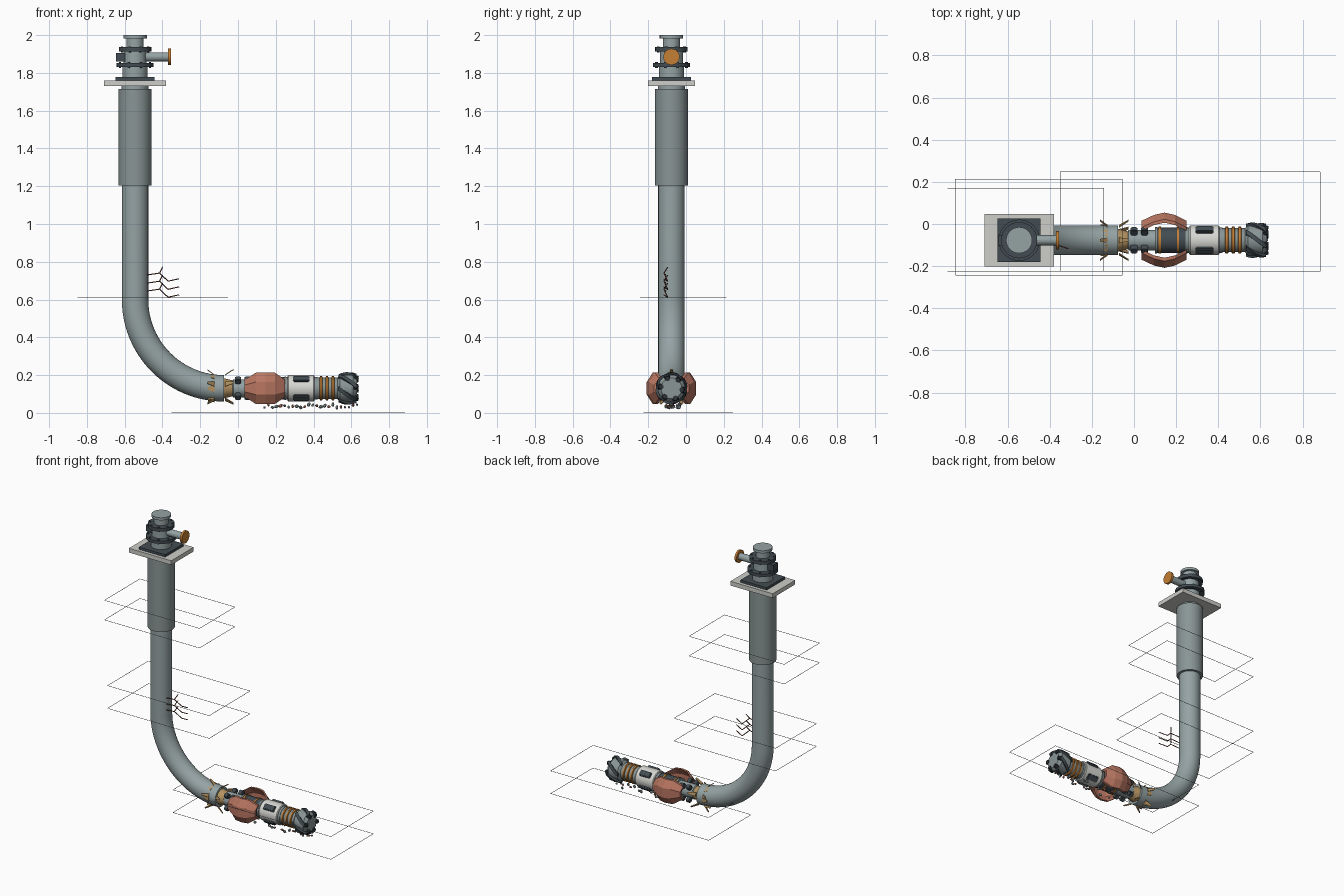
import bpy, bmesh, math, random
from mathutils import Vector, Matrix

cube = bpy.data.objects.get("Cube")
if cube:
    bpy.data.objects.remove(cube, do_unlink=True)
random.seed(4)
TAU = math.tau
PX, PY, TZ = -0.545, -0.077, 0.13   # riser x, shared y, tool axis height


def material(name, r, g, b):
    m = bpy.data.materials.new(name)
    m.use_nodes = True
    m.diffuse_color = (r, g, b, 1)
    m.node_tree.nodes["Principled BSDF"].inputs["Base Color"].default_value = (r, g, b, 1)
    return m


STEEL = material("pipe steel", 0.3, 0.365, 0.37)
CASING = material("casing grey", 0.25, 0.3, 0.3)
PALE = material("pale concrete", 0.61, 0.62, 0.58)
WHITE = material("white shell", 0.68, 0.68, 0.65)
DARK = material("dark iron", 0.055, 0.073, 0.085)
BLACK = material("black rubber", 0.025, 0.032, 0.038)
COPPER = material("copper", 0.48, 0.18, 0.12)
ORANGE = material("orange brass", 0.56, 0.21, 0.035)
TAN = material("tan bronze", 0.46, 0.29, 0.12)
BROWN = material("brown crack", 0.2, 0.07, 0.045)


def finish(name, bm, mat):
    bmesh.ops.recalc_face_normals(bm, faces=bm.faces)
    me = bpy.data.meshes.new(name)
    bm.to_mesh(me)
    bm.free()
    me.materials.append(mat)
    ob = bpy.data.objects.new(name, me)
    bpy.context.collection.objects.link(ob)
    return ob


def skin(bm, rings):
    """Bridge closed rings of points and cap both ends."""
    vs = [[bm.verts.new(p) for p in ring] for ring in rings]
    n = len(vs[0])
    for a, b in zip(vs, vs[1:]):
        for i in range(n):
            j = (i + 1) % n
            bm.faces.new((a[i], a[j], b[j], b[i]))
    bm.faces.new(vs[0])
    bm.faces.new(vs[-1])


def add_rod(bm, p, q, r, r2=None, n=8):
    p, q = Vector(p), Vector(q)
    d = q - p
    rot = d.to_track_quat('Z', 'Y').to_matrix().to_4x4()
    bmesh.ops.create_cone(bm, cap_ends=True, segments=n, radius1=r,
                          radius2=r if r2 is None else r2, depth=d.length,
                          matrix=Matrix.Translation((p + q) / 2) @ rot)


def add_box(bm, c, size, rot=Matrix()):
    bmesh.ops.create_cube(bm, size=1, matrix=Matrix.Translation(c) @ rot @ Matrix.Diagonal((*size, 1)))


def around(x, r, a):
    """Point around the tool axis."""
    return Vector((x, PY + r * math.cos(a), TZ + r * math.sin(a)))


def lathe_x(name, profile, mat, n=32):
    bm = bmesh.new()
    skin(bm, [[around(x, r, TAU * i / n) for i in range(n)] for x, r in profile])
    return finish(name, bm, mat)


def lathe_z(name, profile, mat, n=32):
    bm = bmesh.new()
    skin(bm, [[(PX + r * math.cos(TAU * i / n), PY + r * math.sin(TAU * i / n), z)
               for i in range(n)] for z, r in profile])
    return finish(name, bm, mat)


def box(name, c, size, mat):
    bm = bmesh.new()
    add_box(bm, c, size)
    return finish(name, bm, mat)


def pads(name, spots, size, r):
    """Rounded pads at the four diagonals of the tool."""
    bm = bmesh.new()
    for x in spots:
        for k in range(4):
            a = TAU * (k + 0.5) / 4
            add_box(bm, around(x, r, a), size, Matrix.Rotation(a, 4, 'X'))
    bmesh.ops.bevel(bm, geom=bm.edges[:], offset=0.005, segments=2, affect='EDGES')
    finish(name, bm, DARK)


# Riser pipe with its swept bend
bm = bmesh.new()
R = 0.47
path = [(Vector((PX, PY, 1.72)), Vector((-1, 0, 0)))]
for i in range(25):
    t = math.pi / 2 * i / 24
    nrm = Vector((-math.cos(t), 0, -math.sin(t)))
    path.append((Vector((PX + R, PY, TZ + R)) + nrm * R, nrm))
skin(bm, [[c + 0.07 * (nrm * math.cos(TAU * i / 32) + Vector((0, math.sin(TAU * i / 32), 0)))
           for i in range(32)] for c, nrm in path])
finish("riser_pipe", bm, STEEL)
lathe_z("outer_casing", [(1.205, 0.087), (1.715, 0.087)], CASING)
lathe_z("casing_neck", [(1.7, 0.072), (1.74, 0.072)], STEEL)

# Wellhead
box("base_slab", (PX, PY, 1.745), (0.33, 0.25, 0.03), PALE)
box("base_plate", (PX, PY, 1.768), (0.205, 0.205, 0.018), DARK)
lathe_z("wellhead_spool", [(1.77, 0.066), (1.84, 0.066), (1.84, 0.06), (1.93, 0.06),
                           (1.93, 0.045), (1.985, 0.045)], STEEL)
lathe_z("lower_flange", [(1.832, 0.098), (1.852, 0.098)], DARK)
lathe_z("upper_flange", [(1.913, 0.086), (1.936, 0.086)], DARK)
lathe_z("top_cap", [(1.982, 0.062), (2.0, 0.062)], STEEL)
bm = bmesh.new()
for z, r in ((1.842, 0.086), (1.925, 0.075)):
    for i in range(8):
        a = TAU * (i + 0.5) / 8
        c = Vector((PX + r * math.cos(a), PY + r * math.sin(a), z))
        add_rod(bm, c - Vector((0, 0, 0.016)), c + Vector((0, 0, 0.016)), 0.007, n=6)
finish("flange_bolts", bm, DARK)
bm = bmesh.new()
add_rod(bm, (PX + 0.04, PY, 1.885), (-0.365, PY, 1.885), 0.024, n=20)
finish("side_outlet", bm, STEEL)
bm = bmesh.new()
add_rod(bm, (-0.37, PY, 1.885), (-0.355, PY, 1.885), 0.043, n=24)
finish("outlet_cap", bm, ORANGE)
box("valve_block", (-0.62, PY, 1.883), (0.05, 0.05, 0.045), DARK)

# Thin rectangular layer frames
frames = (("upper", -0.885, -0.143, -0.225, 0.17, (1.355, 1.217)),
          ("middle", -0.848, -0.055, -0.243, 0.213, (0.77, 0.61)),
          ("lower", -0.35, 0.883, -0.225, 0.247, (0.161, 0.001)))
for label, x0, x1, y0, y1, heights in frames:
    bm = bmesh.new()
    w = 0.002
    for z in heights:
        for y in (y0, y1):
            add_box(bm, ((x0 + x1) / 2, y, z), (x1 - x0, w, w))
        for x in (x0, x1):
            add_box(bm, (x, (y0 + y1) / 2, z), (w, y1 - y0, w))
    finish(label + "_layer_frames", bm, CASING)

# Branching cracks beside the riser
bm = bmesh.new()
for k, z in enumerate((0.73, 0.687, 0.645)):
    y = PY - 0.03
    pts = [(-0.48, y, z), (-0.415, y - 0.01, z + 0.01), (-0.37, y + 0.01, z - 0.033), (-0.312, y - 0.01, z - 0.02)]
    for p, q in zip(pts, pts[1:]):
        add_rod(bm, p, q, 0.003, n=5)
    add_rod(bm, pts[1], (-0.4, y + 0.01, z + 0.042), 0.003, n=5)
finish("rock_cracks", bm, BROWN)

# Flared cutting blades around the pipe end
bm = bmesh.new()
for x0, r0, x1, r1 in ((-0.07, 0.068, -0.025, 0.096), (-0.125, 0.068, -0.162, 0.096)):
    for k in range(5):
        a = TAU * k / 5 + TAU / 4
        rings = []
        for x, r, half in ((x0, r0, 0.18), (x1, r1, 0.06)):
            rings.append([around(x, r + dr, a + s * half)
                          for s, dr in ((-1, 0), (1, 0), (1, 0.006), (-1, 0.006))])
        skin(bm, rings)
finish("window_blades", bm, TAN)
bm = bmesh.new()
for k in range(6):
    a = TAU * k / 6
    skin(bm, [[around(x, r, a + s * h) for r in (0.066, 0.076) for s in ((-1, 1) if r < 0.07 else (1, -1))]
              for x, h in ((-0.16, 0.08), (-0.125, 0.3))])
finish("window_teeth", bm, TAN)
lathe_x("tool_neck", [(-0.08, 0.055), (-0.07, 0.052), (-0.02, 0.04)], TAN)

# Tool string bodies
lathe_x("connector_body", [(-0.035, 0.035), (-0.025, 0.048), (0.1, 0.048)], STEEL)
pads("connector_pads", (0.0, 0.05), (0.032, 0.036, 0.03), 0.06)
lathe_x("motor_body", [(0.1, 0.06), (0.252, 0.06)], DARK)
for i, x in enumerate((0.122, 0.208)):
    lathe_x(f"motor_ring_{i}", [(x - 0.005, 0.064), (x + 0.005, 0.064)], ORANGE)
for i, x in enumerate((0.104, 0.25)):
    lathe_x(f"motor_collar_{i}", [(x - 0.005, 0.063), (x + 0.005, 0.063)], CASING)
lathe_x("sensor_core", [(0.255, 0.06), (0.42, 0.06)], CASING)
lathe_x("sensor_shell", [(0.262, 0.066), (0.267, 0.07), (0.4, 0.07), (0.405, 0.066)], WHITE)
pads("sensor_pads", (0.335,), (0.085, 0.02, 0.04), 0.069)
lathe_x("spring_section", [(0.41, 0.057), (0.53, 0.057)], CASING)
for i in range(3):
    x = 0.44 + 0.031 * i
    lathe_x(f"spring_band_{i}", [(x - 0.008, 0.058), (x - 0.005, 0.064), (x + 0.005, 0.064),
                                 (x + 0.008, 0.058)], ORANGE)

# Bulging copper side shells
for name, s in (("left_shell", 1), ("right_shell", -1)):
    bm = bmesh.new()
    rings = []
    for x, r, half in ((0.035, 0.092, 0.045), (0.095, 0.12, 0.083), (0.145, 0.131, 0.083),
                       (0.195, 0.12, 0.083), (0.25, 0.092, 0.045)):
        outer = [(r - 0.032, -1), (r, -0.4), (r, 0.4), (r - 0.032, 1)]
        rings.append([Vector((x, PY + s * (d - cut), TZ + half * h))
                      for cut, row in ((0, outer), (0.016, outer[::-1])) for d, h in row])
    skin(bm, rings)
    finish(name, bm, COPPER)

# Drill bit
lathe_x("bit_body", [(0.525, 0.055), (0.54, 0.072), (0.61, 0.072), (0.63, 0.055)], CASING)
bm = bmesh.new()
for k in range(6):
    rings = []
    for i in range(7):
        t = i / 6
        a = TAU * k / 6 + 0.9 * t
        r = 0.073 + 0.013 * math.sin(math.pi * (0.15 + 0.7 * t))
        rings.append([around(0.532 + 0.095 * t, rr, a + s * 0.15)
                      for rr, s in ((0.05, -1), (r, -1), (r, 1), (0.05, 1))])
    skin(bm, rings)
finish("bit_blades", bm, DARK)
bm = bmesh.new()
for k in range(6):
    a = TAU * k / 6 + 0.9
    add_rod(bm, around(0.61, 0.06, a), around(0.637, 0.055, a), 0.018, 0.013, n=10)
finish("bit_cutters", bm, BLACK)

# Loose rock chips under the tool
for name, mat, start in (("grey_chips", STEEL, 0), ("brown_chips", COPPER, 1), ("dark_chips", CASING, 2)):
    bm = bmesh.new()
    for i in range(start, 24, 3):
        c = (0.14 + 0.49 * i / 23, PY + random.uniform(-0.03, 0.05), random.uniform(0.027, 0.045))
        spin = Matrix.Rotation(random.uniform(0, TAU), 4, (1, 1, 0.5))
        stretch = Matrix.Diagonal((1.2, 0.8, 0.9, 1))
        bmesh.ops.create_icosphere(bm, subdivisions=1, radius=random.uniform(0.008, 0.012),
                                   matrix=Matrix.Translation(c) @ spin @ stretch)
    finish(name, bm, mat)

# Smooth the round parts and keep hard edges
faceted = ("chips", "shell", "teeth", "blades", "frames")
for ob in bpy.context.collection.objects:
    smooth = ob.type == 'MESH' and (ob.name == "sensor_shell" or not ob.name.endswith(faceted))
    ob.select_set(smooth)
    if smooth:
        bpy.context.view_layer.objects.active = ob
bpy.ops.object.shade_smooth_by_angle(angle=math.radians(35))
